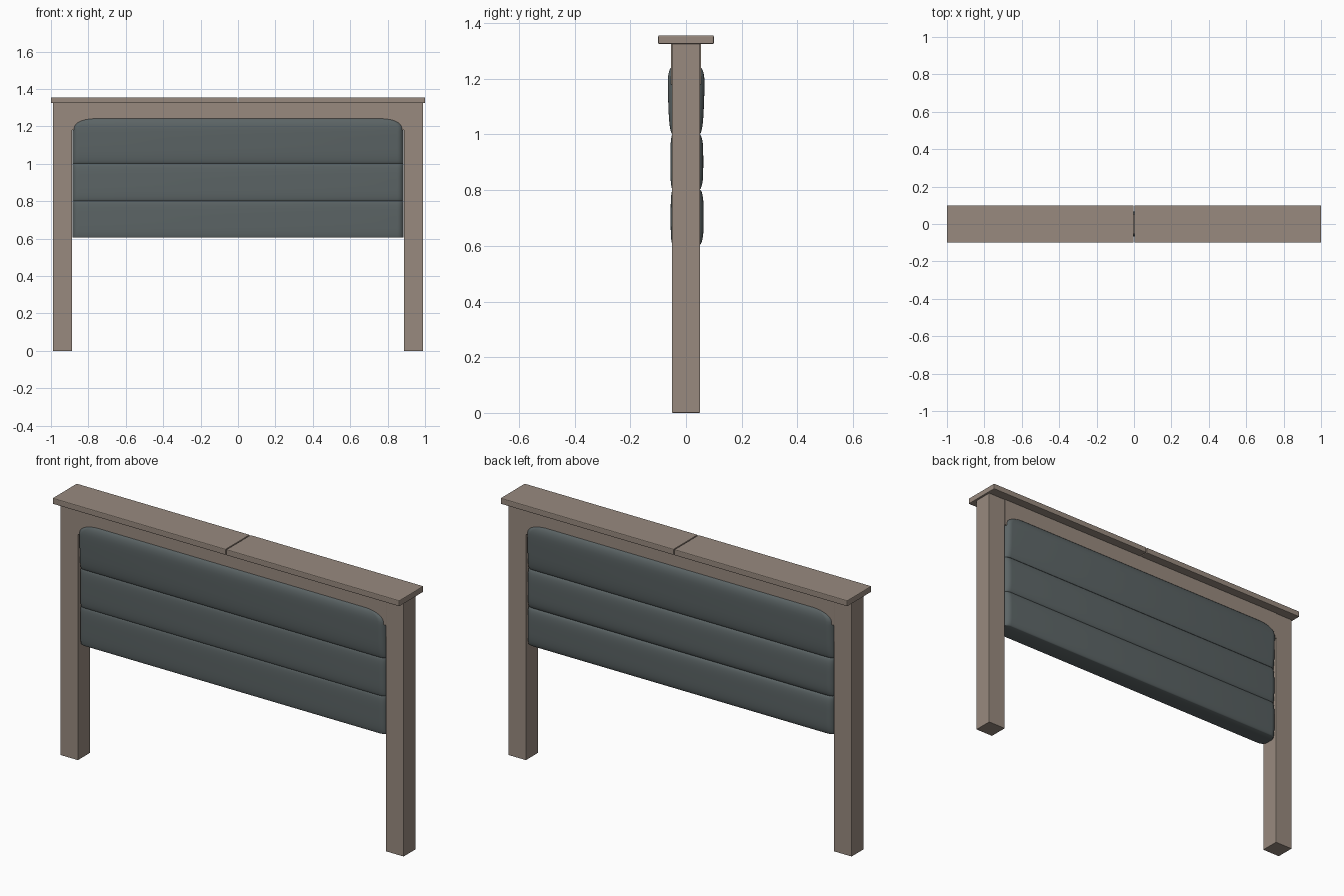
import bpy, bmesh, math

if "Cube" in bpy.data.objects:
    bpy.data.objects.remove(bpy.data.objects["Cube"])


def material(name, rgb):
    m = bpy.data.materials.new(name)
    m.diffuse_color = (*rgb, 1.0)
    m.use_nodes = True
    m.node_tree.nodes["Principled BSDF"].inputs["Base Color"].default_value = m.diffuse_color
    return m


WOOD = material("taupe wood", (0.315, 0.255, 0.212))
FABRIC = material("slate fabric", (0.105, 0.127, 0.130))


def add_object(name, bm, mat):
    bmesh.ops.recalc_face_normals(bm, faces=bm.faces[:])
    me = bpy.data.meshes.new(name)
    bm.to_mesh(me)
    bm.free()
    me.materials.append(mat)
    ob = bpy.data.objects.new(name, me)
    bpy.context.collection.objects.link(ob)
    return ob


def box(name, x, y, z, bevel=0.0):
    """Box from (min, max) ranges, optionally with softened edges."""
    bm = bmesh.new()
    bmesh.ops.create_cube(bm, size=1)
    for v in bm.verts:
        v.co = [(r[0] + r[1]) / 2 + c * (r[1] - r[0]) for r, c in zip((x, y, z), v.co)]
    ob = add_object(name, bm, WOOD)
    if bevel:
        mod = ob.modifiers.new("soft edge", "BEVEL")
        mod.width, mod.segments = bevel, 2
    return ob


def cushion(name, z0, z1, front, back, round_top=0.0):
    """Padded bar: stacked rounded outlines whose depth swells between seams.
    front/back give (edge depth, extra bulge, lean towards the top)."""
    bm = bmesh.new()
    rings, steps, corner = [], 20, 6
    for i in range(steps + 1):
        # cosine spacing puts more rings near the seams
        t = (1 - math.cos(math.pi * i / steps)) / 2
        z = z0 + (z1 - z0) * t
        swell = (1 - abs(2 * t - 1) ** 4) ** 0.6
        df, db = (e + b * swell * (1 + lean * (2 * t - 1))
                  for e, b, lean in (front, back))
        w = 0.886
        if round_top:
            k = max(0.0, (z - (z1 - round_top)) / round_top)
            w -= 0.10 * (1 - math.sqrt(max(0.0, 1 - k * k)))
        ring = []
        for sx, sy in ((1, 1), (-1, 1), (-1, -1), (1, -1)):
            d = db if sy > 0 else df
            rx, ry = 0.035, d * 0.6
            for j in range(corner + 1):
                a = math.pi / 2 * j / corner
                if sx * sy < 0:
                    a = math.pi / 2 - a
                ring.append(bm.verts.new((sx * (w - rx + rx * math.cos(a)),
                                          sy * (d - ry + ry * math.sin(a)), z)))
        rings.append(ring)
    n = len(rings[0])
    for lo, hi in zip(rings, rings[1:]):
        for j in range(n):
            bm.faces.new((lo[j], lo[(j + 1) % n], hi[(j + 1) % n], hi[j]))
    bm.faces.new(rings[0])
    bm.faces.new(rings[-1])
    ob = add_object(name, bm, FABRIC)
    bpy.ops.object.select_all(action="DESELECT")
    bpy.context.view_layer.objects.active = ob
    ob.select_set(True)
    bpy.ops.object.shade_smooth_by_angle(angle=math.radians(40))
    return ob


# Posts and the two halves of the top shelf
for side, s in (("left", -1), ("right", 1)):
    box(side + "_post", sorted((s * 0.888, s * 0.99)), (-0.05, 0.05), (0, 1.328), 0.002)
    box(side + "_shelf", sorted((s * 0.002, s)), (-0.1, 0.1), (1.325, 1.356), 0.004)

# Rail under the shelf, seen behind the rounded cushion corners
box("top_rail", (-0.889, 0.889), (-0.053, 0.053), (1.18, 1.327))

# Three padded bars
cushion("lower_cushion", 0.605, 0.802, (0.048, 0.007, 0.0), (0.050, 0.013, 0.0))
cushion("middle_cushion", 0.802, 1.002, (0.048, 0.008, 0.0), (0.048, 0.014, 0.0))
cushion("upper_cushion", 1.002, 1.243, (0.050, 0.014, 0.3), (0.050, 0.015, 0.3), 0.05)
